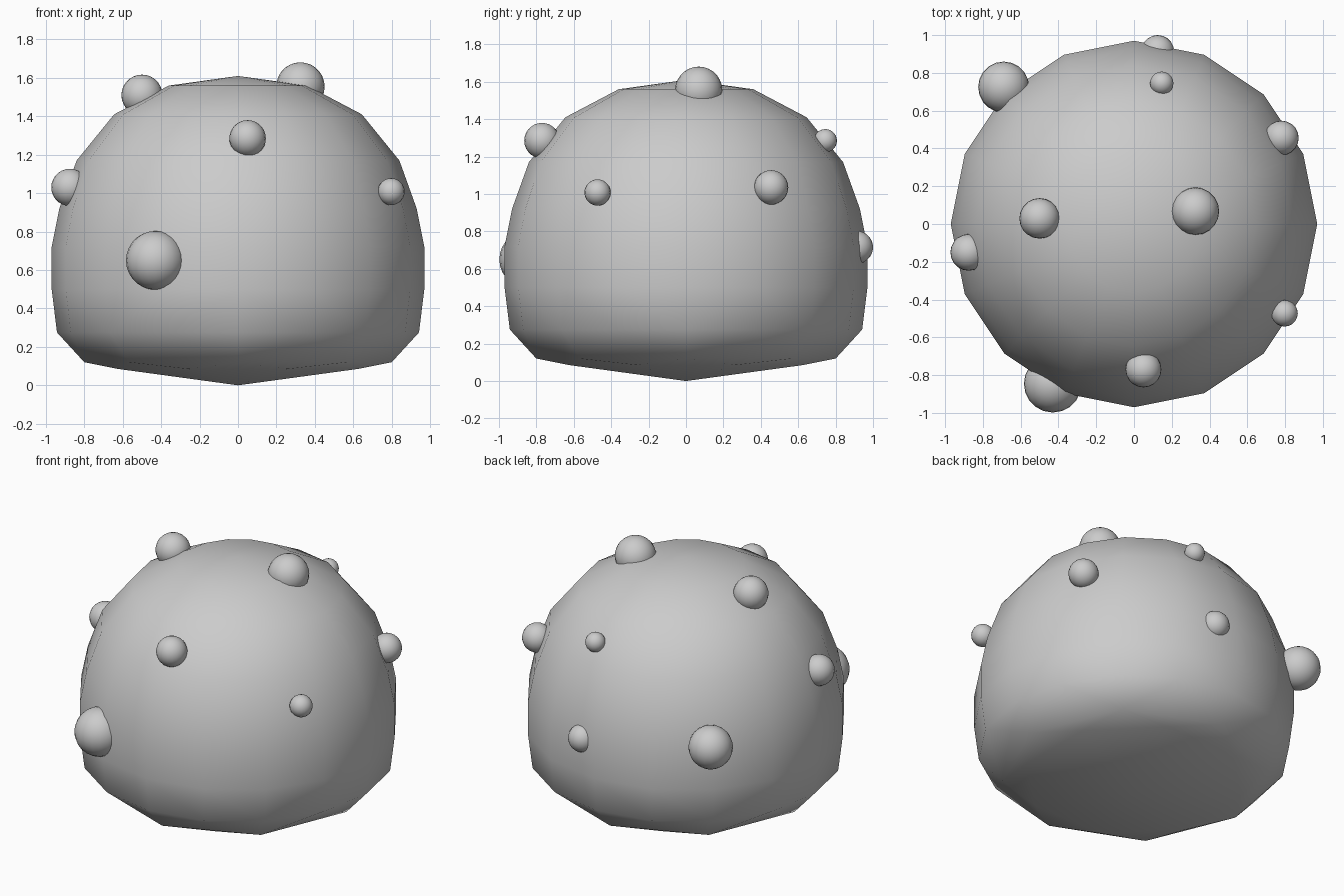
import bpy, bmesh
from math import sin, cos, pi

if "Cube" in bpy.data.objects:
    bpy.data.objects.remove(bpy.data.objects["Cube"])


def finish(bm, name):
    for f in bm.faces:
        f.smooth = True
    bmesh.ops.recalc_face_normals(bm, faces=bm.faces)
    me = bpy.data.meshes.new(name)
    bm.to_mesh(me)
    bm.free()
    ob = bpy.data.objects.new(name, me)
    bpy.context.collection.objects.link(ob)
    return ob


# Dome body: 16-sided rings, tapering to a shallow faceted underside
def add_body():
    bm = bmesh.new()

    def ring(r, z, n=16, start=0.0):
        for i in range(n):
            a = start + 2 * pi * i / n
            bm.verts.new((r * cos(a), r * sin(a), z))

    bm.verts.new((0, 0, 1.61))
    for r, z in [(.36, 1.56), (.645, 1.41), (.84, 1.17), (.93, .92),
                 (.97, .72), (.97, .50), (.942, .275)]:
        ring(r, z)
    ring(.80, .12, 8)
    ring(.675, .085, 8, pi / 8)
    bm.verts.new((0, 0, 0))
    bmesh.ops.convex_hull(bm, input=bm.verts)
    # merge the hull triangles back into even quads
    bmesh.ops.join_triangles(bm, faces=bm.faces, angle_face_threshold=.02,
                             angle_shape_threshold=pi)
    return finish(bm, "body")


# Round warts half sunk into the body
def add_wart(i, x, y, z, r):
    bm = bmesh.new()
    bmesh.ops.create_uvsphere(bm, u_segments=20, v_segments=14, radius=r)
    ob = finish(bm, f"wart_{i}")
    ob.location = (x, y, z)


add_body()
warts = [
    (-.43, -.845, .65, .153),
    (.05, -.77, 1.285, .095),
    (-.50, .03, 1.51, .107),
    (.325, .068, 1.555, .126),
    (-.875, -.15, 1.03, .097),
    (.797, -.473, 1.008, .07),
    (.78, .455, 1.035, .092),
    (.147, .745, 1.285, .062),
    (.125, .912, .715, .088),
    (-.69, .725, .80, .135),
]
for i, w in enumerate(warts, 1):
    add_wart(i, *w)
